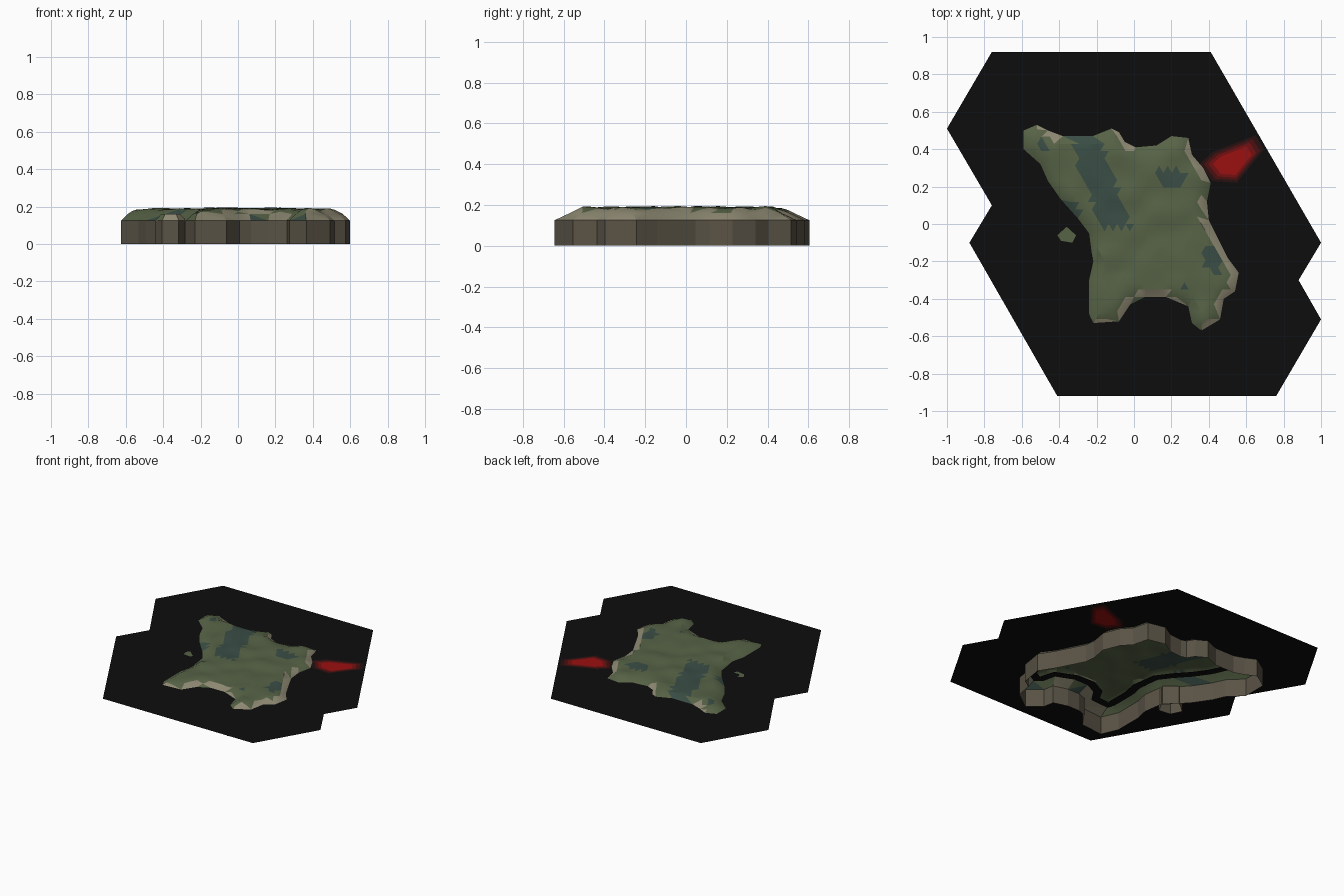
import bpy, bmesh, math
from mathutils import Vector, noise, geometry

if "Cube" in bpy.data.objects:
    bpy.data.objects.remove(bpy.data.objects["Cube"])

SEA, SHELF = 0.16, 0.125


def material(name, rgb):
    m = bpy.data.materials.new(name)
    m.diffuse_color = (*rgb, 1)
    m.use_nodes = True
    m.node_tree.nodes["Principled BSDF"].inputs["Base Color"].default_value = m.diffuse_color
    return m


MOSS = material("moss", (.095, .125, .062))
TEAL = material("dark_moss", (.042, .075, .06))
TAN = material("pale_rock", (.27, .25, .17))
ROCK = material("brown_rock", (.10, .085, .06))
BLACK = material("black", (.004, .004, .004))
REDS = [material("red_%d" % i, (r, .005, .005)) for i, r in enumerate((.02, .07, .17, .33))]


# Polygon helpers
def vecs(pts):
    return [Vector(p) for p in pts]


def inside(p, poly):
    hit = False
    for a, b in zip(poly, poly[1:] + poly[:1]):
        if (a.y > p.y) != (b.y > p.y) and p.x < (b.x - a.x) * (p.y - a.y) / (b.y - a.y) + a.x:
            hit = not hit
    return hit


def dist(p, poly):
    best = 9
    for a, b in zip(poly, poly[1:] + poly[:1]):
        d = b - a
        t = max(0, min(1, (p - a).dot(d) / d.length_squared))
        best = min(best, (a + d * t - p).length)
    return best


def offset(poly, dx, dy):
    out = []
    for i, p in enumerate(poly):
        t = (poly[(i + 1) % len(poly)] - poly[i - 1]).normalized()
        out.append(p + Vector((-t.y * dx, t.x * dy)))
    return out


def triangulate(loops, extra=()):
    pts, edges = [], []
    for loop in loops:
        n, k = len(pts), len(loop)
        edges += [(n + i, n + (i + 1) % k) for i in range(k)]
        pts += loop
    res = geometry.delaunay_2d_cdt(pts + list(extra), edges, [], 0, 1e-5)
    return [Vector(v) for v in res[0]], res[2]


def make(name, verts, faces, mats, pick):
    me = bpy.data.meshes.new(name)
    me.from_pydata(verts, [], faces)
    for m in mats:
        me.materials.append(m)
    me.update()
    for p in me.polygons:
        p.material_index = pick(p)
    ob = bpy.data.objects.new(name, me)
    bpy.context.collection.objects.link(ob)
    bm = bmesh.new()
    bm.from_mesh(me)
    loose = [v for v in bm.verts if not v.link_faces]
    bmesh.ops.delete(bm, geom=loose, context='VERTS')
    bm.to_mesh(me)
    bm.free()
    return ob


# Terrain cap plus the rock skirt hanging from its rim
def land(name, coast, rim):
    lattice = []
    step = 0.045
    for j in range(-15, 16):
        for i in range(-16, 17):
            p = Vector(((i + .5 * (j % 2)) * step, j * step * .866))
            if inside(p, coast) and dist(p, coast) > .018:
                lattice.append(p)

    def height(p):
        dc, dw = dist(p, coast), dist(p, rim)
        if dw < 1e-3:
            return SHELF
        if not inside(p, coast):
            return SHELF + (SEA - SHELF) * dw / (dw + dc)
        k = min(dc / .045, 1)
        return SEA + k * (.027 + .014 * noise.noise(Vector((p.x * 9, p.y * 9, 2))))

    pts, tris = triangulate([rim, coast], lattice)
    tris = [t for t in tris if inside(sum((pts[i] for i in t), Vector((0, 0))) / 3, rim)]
    verts = [(p.x, p.y, height(p)) for p in pts]

    def pick(p):
        c, n = p.center, p.normal
        if n.z < .9 and n.x - .4 * n.y > -.15:
            return 2
        valley = abs(c.x + .17 + .35 * (c.y - .2)) < .08 and c.y > -.02
        return 1 if valley or noise.noise(c * 6) > .38 else 0

    ob = make(name + "_terrain", verts, tris, [MOSS, TEAL, TAN], pick)
    bpy.context.view_layer.objects.active = ob
    ob.select_set(True)
    bpy.ops.object.shade_smooth_by_angle(angle=math.radians(25))
    ob.select_set(False)

    k = len(rim)
    verts = [(p.x, p.y, z) for z in (0, SHELF) for p in rim]
    faces = [((i + 1) % k, i, k + i, k + (i + 1) % k) for i in range(k)]
    make(name + "_skirt", verts, faces, [ROCK], lambda p: 0)


# Main island and small islet
coast = vecs([
    (-.59, .50), (-.52, .53), (-.46, .50), (-.38, .47), (-.22, .47), (-.12, .51), (-.08, .49),
    (-.05, .44), (.01, .41), (.12, .42), (.20, .47), (.29, .46), (.31, .37), (.37, .30),
    (.41, .22), (.39, .12), (.40, .02), (.50, -.18), (.56, -.26), (.54, -.36), (.48, -.40),
    (.46, -.51), (.36, -.57), (.31, -.53), (.29, -.44), (.17, -.39), (.06, -.39), (-.02, -.43),
    (-.08, -.52), (-.22, -.53), (-.24, -.48), (-.24, -.30), (-.22, -.20), (-.24, -.05),
    (-.30, .03), (-.39, .13), (-.46, .23), (-.50, .32), (-.59, .40)])
land("island", coast, offset(coast, .04, .075))
islet = vecs([(-.41, -.06), (-.36, -.015), (-.31, -.06), (-.33, -.10), (-.39, -.09)])
land("islet", islet, offset(islet, .035, .035))

# Thin black sea sheet, open under the island, with a red glow patch
outline = vecs([(-.76, .92), (.41, .92), (1, -.1), (.88, -.3), (1, -.51), (.76, -.92),
                (-.41, -.92), (-.88, -.1), (-.76, .1), (-1, .51)])
hole = offset(coast, -.06, -.06)
glow = vecs([(.35, .32), (.42, .385), (.65, .475), (.695, .40), (.55, .22), (.42, .23)])
mid = Vector((.53, .325))
rings = [[mid + (p - mid) * s for p in glow] for s in (1, .87, .74, .6)]
pts, tris = triangulate([outline, hole] + rings)


def centre(t):
    return sum((pts[i] for i in t), Vector((0, 0))) / 3


tris = [t for t in tris if inside(centre(t), outline) and not inside(centre(t), hole)]
make("sea_sheet", [(p.x, p.y, SEA) for p in pts], tris, [BLACK] + REDS,
     lambda f: sum(inside(f.center.to_2d(), r) for r in rings))
